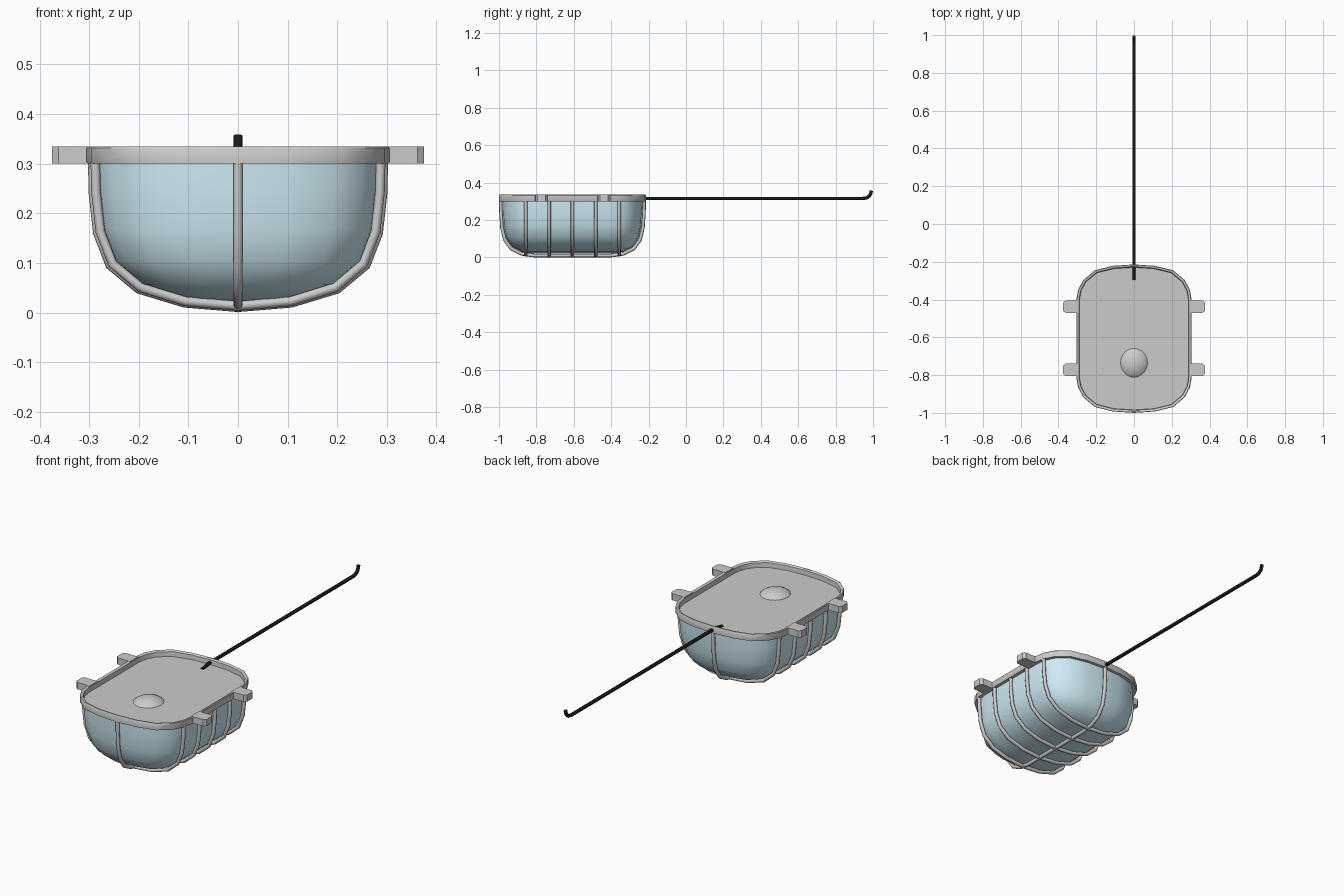
import bpy, bmesh
from math import pi

if "Cube" in bpy.data.objects:
    bpy.data.objects.remove(bpy.data.objects["Cube"])

CY = -0.607          # centre of the lamp body along y
STRAIGHT = 0.207     # half length of the straight middle
# normalised quarter curve: (across, along)
Q = [(1, 0), (0.97, 0.28), (0.883, 0.55), (0.683, 0.83), (0.367, 0.96), (0, 1)]
# shell profile: (scale, height)
PROFILE = [(1, 0.30), (0.995, 0.235), (0.965, 0.155), (0.88, 0.09),
           (0.683, 0.042), (0.367, 0.014), (0, 0.005)]


def material(name, col):
    m = bpy.data.materials.new(name)
    m.diffuse_color = (*col, 1)
    m.use_nodes = True
    m.node_tree.nodes["Principled BSDF"].inputs["Base Color"].default_value = m.diffuse_color
    return m


def finish(name, bm, mat=None, angle=40):
    bmesh.ops.recalc_face_normals(bm, faces=bm.faces)
    me = bpy.data.meshes.new(name)
    bm.to_mesh(me)
    bm.free()
    ob = bpy.data.objects.new(name, me)
    bpy.context.collection.objects.link(ob)
    if mat:
        me.materials.append(mat)
    bpy.ops.object.select_all(action='DESELECT')
    ob.select_set(True)
    bpy.context.view_layer.objects.active = ob
    bpy.ops.object.shade_smooth_by_angle(angle=angle * pi / 180)
    return ob


def outline(w, cap):
    """Closed rounded outline; w = half width, cap = depth of each end."""
    q = [(w * a, STRAIGHT + cap * b) for a, b in Q]
    half = q + [(-x, y) for x, y in q[-2::-1]]
    return half + [(-x, -y) for x, y in half]


def loft(rings):
    """Skin rings given as (half width, cap depth, z), closing both ends."""
    bm = bmesh.new()
    rows = [[bm.verts.new((x, y + CY, z)) for x, y in outline(w, c)] for w, c, z in rings]
    n = len(rows[0])
    for a, b in zip(rows, rows[1:]):
        for i in range(n):
            j = (i + 1) % n
            bm.faces.new((a[i], a[j], b[j], b[i]))
    bm.faces.new(rows[0])
    bm.faces.new(rows[-1])
    bmesh.ops.remove_doubles(bm, verts=bm.verts, dist=0.0003)
    return bm


def tube(name, pts, r, mat=None, res=2):
    cu = bpy.data.curves.new(name, 'CURVE')
    cu.dimensions = '3D'
    cu.bevel_depth = r
    cu.bevel_resolution = res
    cu.use_fill_caps = True
    sp = cu.splines.new('POLY')
    sp.points.add(len(pts) - 1)
    for p, co in zip(sp.points, pts):
        p.co = (*co, 1)
    ob = bpy.data.objects.new(name, cu)
    bpy.context.collection.objects.link(ob)
    if mat:
        cu.materials.append(mat)
    return ob


glass_mat = material("pale_blue_glass", (0.62, 0.84, 0.92))
black_mat = material("black_rubber", (0.01, 0.01, 0.012))

# glass bowl
finish("glass_bowl", loft([(0.286 * s, 0.17 * s, 0.302 if z == 0.30 else z + 0.015)
                           for s, z in PROFILE]), glass_mat, 60)

# shallow tray with raised rim
finish("mounting_tray", loft([(0.303, 0.186, 0.300), (0.305, 0.186, 0.304),
                              (0.305, 0.186, 0.332), (0.302, 0.184, 0.335),
                              (0.296, 0.178, 0.335), (0.290, 0.172, 0.330),
                              (0.288, 0.170, 0.306)]))

# screw lugs
for side in (-1, 1):
    for y in (-0.772, -0.438):
        bm = bmesh.new()
        prof = [(0.292, -0.036), (0.312, -0.033), (0.362, -0.033), (0.375, -0.022),
                (0.375, 0.022), (0.362, 0.033), (0.312, 0.033), (0.292, 0.036)]
        f = bm.faces.new([bm.verts.new((side * x, y + v, 0.30)) for x, v in prof])
        ext = bmesh.ops.extrude_face_region(bm, geom=[f])
        bmesh.ops.translate(bm, vec=(0, 0, 0.035),
                            verts=[v for v in ext["geom"] if isinstance(v, bmesh.types.BMVert)])
        finish("screw_lug", bm)

# guard hoops across the bowl
R = 0.0095
for i in range(-2, 3):
    k = 0.982 if abs(i) == 2 else 1
    lift = 0.0055 + (0.003 if abs(i) == 2 else 0)
    q = [(0.293 * k * s, CY + i * 0.125, z + lift) for s, z in PROFILE]
    tube("guard_hoop", q + [(-x, y, z) for x, y, z in q[-2::-1]], R)

# guard bar along the length
q = [(0, STRAIGHT + 0.176 * s, z + 0.0048) for s, z in PROFILE]
tube("guard_long_bar", [(0, CY + y, z) for _, y, z in q] +
     [(0, CY - y, z) for _, y, z in q[::-1]], R)

# bulb tip showing above the tray floor
bm = bmesh.new()
bmesh.ops.create_uvsphere(bm, u_segments=20, v_segments=12, radius=1)
bmesh.ops.scale(bm, vec=(0.088, 0.094, 0.06), verts=bm.verts)
bmesh.ops.translate(bm, vec=(0, -0.735, 0.272), verts=bm.verts)
finish("bulb", bm, angle=60)

# power cable with upturned end
tube("power_cable", [(0, -0.295, 0.304), (0, -0.25, 0.314), (0, -0.20, 0.315), (0, 0.945, 0.315),
                     (0, 0.966, 0.318), (0, 0.98, 0.328), (0, 0.987, 0.340),
                     (0, 0.991, 0.357)], 0.009, black_mat)
